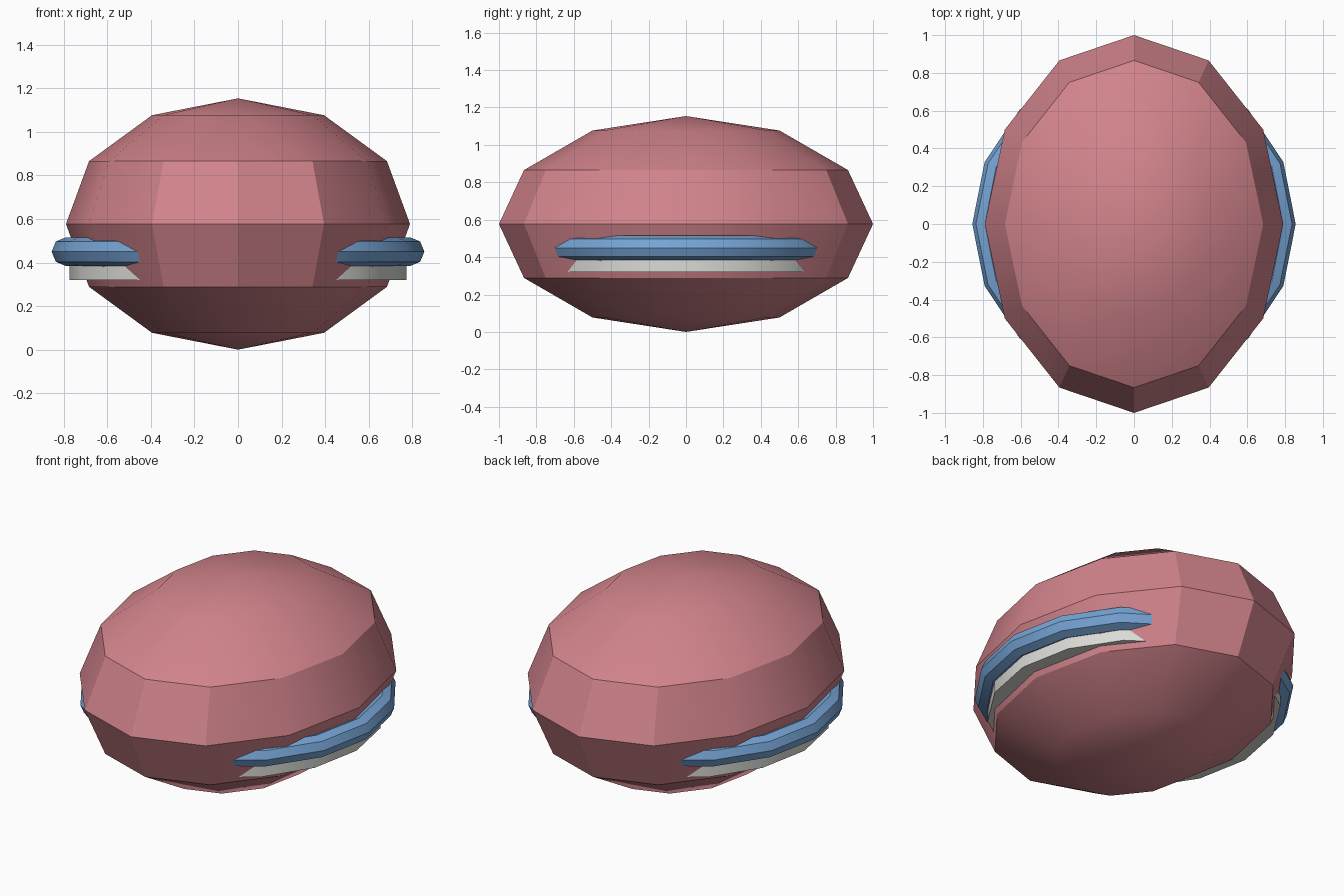
import bpy
import math

cube = bpy.data.objects.get("Cube")
if cube:
    bpy.data.objects.remove(cube, do_unlink=True)


def make_material(name, rgb):
    mat = bpy.data.materials.new(name)
    mat.use_nodes = True
    color = (*rgb, 1.0)
    mat.diffuse_color = color
    mat.node_tree.nodes["Principled BSDF"].inputs["Base Color"].default_value = color
    return mat


def finish(name, mat, scale=(1, 1, 1)):
    obj = bpy.context.object
    obj.name = name
    obj.scale = scale
    bpy.ops.object.transform_apply(location=False, rotation=False, scale=True)
    obj.data.materials.append(mat)
    bpy.ops.object.shade_smooth_by_angle(angle=math.radians(30))
    return obj


pink = make_material("dusty pink", (0.64, 0.23, 0.26))
blue = make_material("soft blue", (0.18, 0.37, 0.66))
white = make_material("off white", (0.70, 0.70, 0.67))

# Low-poly egg-shaped body
bpy.ops.mesh.primitive_uv_sphere_add(segments=12, ring_count=6, radius=1,
                                     location=(0, 0, 0.577))
finish("body", pink, (0.79, 1.0, 0.577))

# Round lip that emerges from both sides of the body
bpy.ops.mesh.primitive_torus_add(major_segments=16, minor_segments=8,
                                 major_radius=0.79, minor_radius=0.066,
                                 location=(0, 0, 0.45))
finish("side_lip", blue)

# Pale band of teeth under the lip
bpy.ops.mesh.primitive_cylinder_add(vertices=16, radius=1, depth=0.12,
                                    location=(0, 0, 0.38),
                                    rotation=(0, 0, 0))
finish("tooth_band", white, (0.775, 0.80, 1.0))
